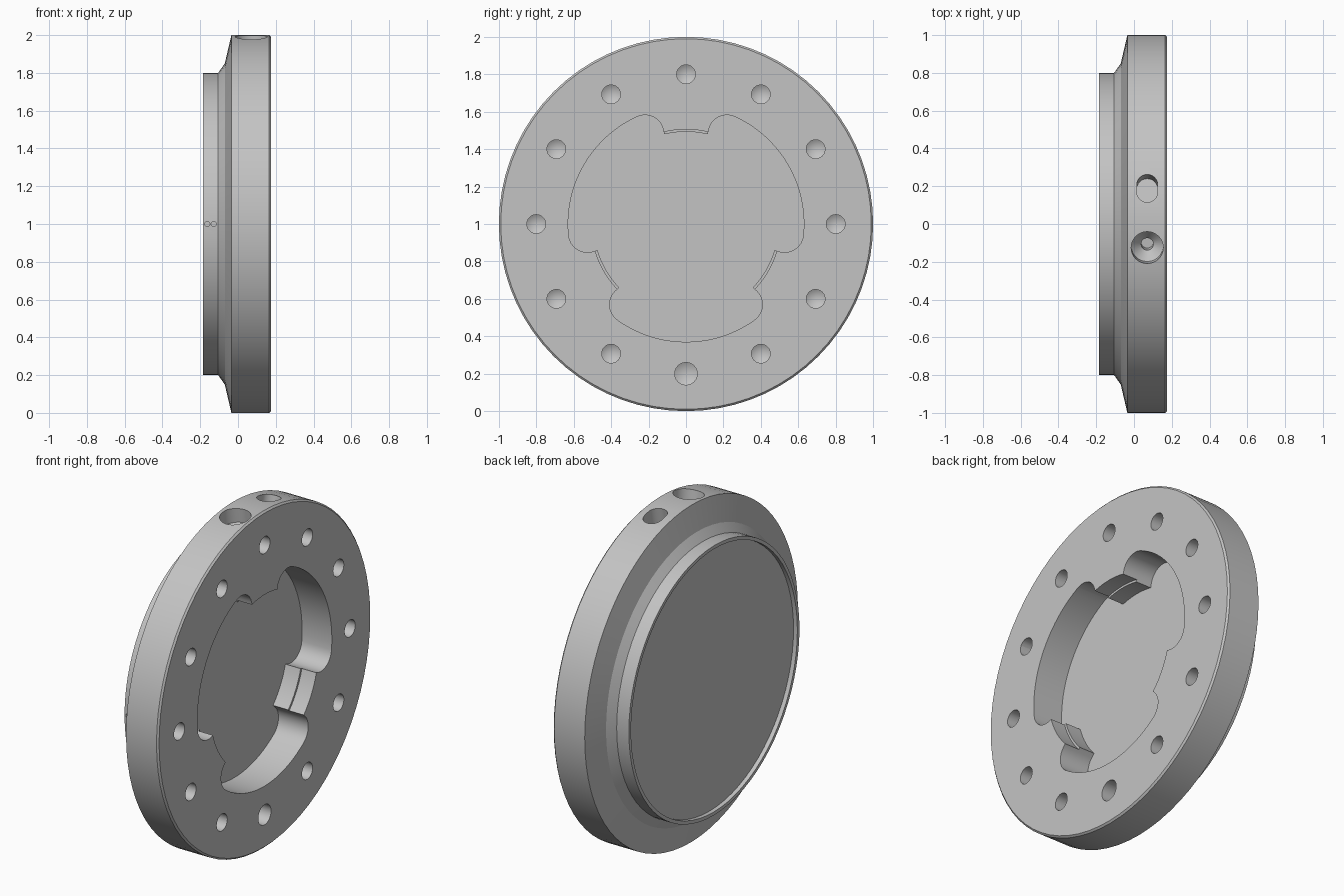
import bpy, bmesh, math
from mathutils import Matrix, Vector

old = bpy.data.objects.get("Cube")
if old:
    bpy.data.objects.remove(old, do_unlink=True)

grey = bpy.data.materials.new("satin grey")
grey.use_nodes = True
grey.diffuse_color = (0.55, 0.55, 0.55, 1)
grey.node_tree.nodes["Principled BSDF"].inputs["Base Color"].default_value = (0.55, 0.55, 0.55, 1)

# Disc frame: local x -> world y, local y -> world z, local z -> world x
DISC = Matrix(((0, 0, 1, 0), (1, 0, 0, 0), (0, 1, 0, 1), (0, 0, 0, 1)))


def radial(angle, x):
    """Frame whose local z points outwards through the rim, local x along the disc axis."""
    c, s = math.cos(angle), math.sin(angle)
    return Matrix(((1, 0, 0, x), (0, s, c, 0), (0, -c, s, 1), (0, 0, 0, 1)))


def loft(name, rings, matrix):
    """Skin a stack of equal-length point rings and close both ends."""
    bm = bmesh.new()
    rows = [[bm.verts.new(p) for p in ring] for ring in rings]
    n = len(rows[0])
    for a, b in zip(rows, rows[1:]):
        for i in range(n):
            j = (i + 1) % n
            bm.faces.new((a[i], a[j], b[j], b[i]))
    bm.faces.new(rows[0][::-1])
    bm.faces.new(rows[-1])
    bmesh.ops.remove_doubles(bm, verts=bm.verts, dist=1e-5)
    bmesh.ops.recalc_face_normals(bm, faces=bm.faces)
    mesh = bpy.data.meshes.new(name)
    bm.to_mesh(mesh)
    bm.free()
    mesh.transform(matrix)
    mesh.materials.append(grey)
    ob = bpy.data.objects.new(name, mesh)
    bpy.context.collection.objects.link(ob)
    return ob


def lathe(name, profile, matrix, n=32):
    """Turn (height, radius) pairs round local z."""
    turn = [2 * math.pi * i / n for i in range(n)]
    return loft(name, [[(r * math.cos(t), r * math.sin(t), z) for t in turn]
                       for z, r in profile], matrix)


def prism(name, outline, z0, z1, matrix):
    return loft(name, [[(x, y, z) for x, y in outline] for z in (z0, z1)], matrix)


# Flanged disc with a flared shoulder and a fine front chamfer
disc = lathe("flanged_disc", [(-0.185, 0.80), (-0.105, 0.80), (-0.07, 0.85),
                              (-0.035, 1.0), (0.165, 1.0), (0.175, 0.99)], DISC, 72)
cutters = []

# Shallow recess on the back
cutters.append(lathe("back_recess", [(-0.3, 0.78), (-0.16, 0.78)], DISC, 72))


# Pocket with three inward lugs and rounded corners beside them
def polar(r, a):
    return Vector((r * math.cos(a), r * math.sin(a)))


R_OUT, R_LUG, R_EAR = 0.63, 0.493, 0.10
EAR, LUG = math.radians(24.4), math.radians(13.6)
outline = []
for k in range(3):
    mid = math.radians(90 + 120 * k)
    nxt = mid + math.radians(120)
    outline += [polar(R_LUG, mid + LUG * (i / 4 - 1)) for i in range(9)]
    centre = polar(R_OUT - R_EAR, mid + EAR)
    outline += [centre + polar(R_EAR, mid + EAR - math.radians(100 - 12.5 * i)) for i in range(8)]
    start, end = mid + EAR, nxt - EAR
    outline += [polar(R_OUT, start + (end - start) * i / 20) for i in range(21)]
    centre = polar(R_OUT - R_EAR, end)
    outline += [centre + polar(R_EAR, end + math.radians(12.5 * i)) for i in range(1, 9)]
cutters.append(prism("pocket", outline, -0.02, 0.3, DISC))
# Small step on the lug faces
cutters.append(lathe("lug_step", [(0.08, 0.506), (0.32, 0.506)], DISC, 72))

# Ring of twelve blind holes, the lowest one larger
for k in range(12):
    p = polar(0.8, math.radians(30 * k))
    r = 0.06 if k == 9 else 0.05
    cutters.append(lathe("bolt_hole", [(0.0, 0), (0.03, r), (0.3, r)],
                         DISC @ Matrix.Translation((p.x, p.y, 0)), 24))

# Stepped screw hole in the top of the rim
cutters.append(lathe("rim_screw_hole", [(0.76, 0.032), (0.85, 0.032), (0.91, 0.085), (1.1, 0.085)],
                     radial(math.radians(90 + 7.2), 0.07)))

# Short slot in the top of the rim
slot = []
for side, base in ((1, 0), (-1, math.pi)):
    for i in range(13):
        p = polar(0.055, base + math.pi * i / 12)
        slot.append((p.x, p.y + side * 0.02))
cutters.append(prism("rim_slot", slot, 0.88, 1.1, radial(math.radians(90 - 10.9), 0.07)))

# Two index dimples on the front of the flange
for x in (-0.163, -0.128):
    cutters.append(lathe("index_dimple", [(0.785, 0.014), (0.85, 0.014)],
                         radial(math.pi, x), 12))

# Carve everything out of the disc
bpy.ops.object.select_all(action='DESELECT')
bpy.context.view_layer.objects.active = disc
disc.select_set(True)
for cutter in cutters:
    cutter.hide_render = True
    mod = disc.modifiers.new("cut", 'BOOLEAN')
    mod.operation = 'DIFFERENCE'
    mod.solver = 'EXACT'
    mod.object = cutter
    bpy.ops.object.modifier_apply(modifier=mod.name)
    bpy.data.objects.remove(cutter, do_unlink=True)

bpy.ops.object.shade_smooth_by_angle(angle=math.radians(20))
